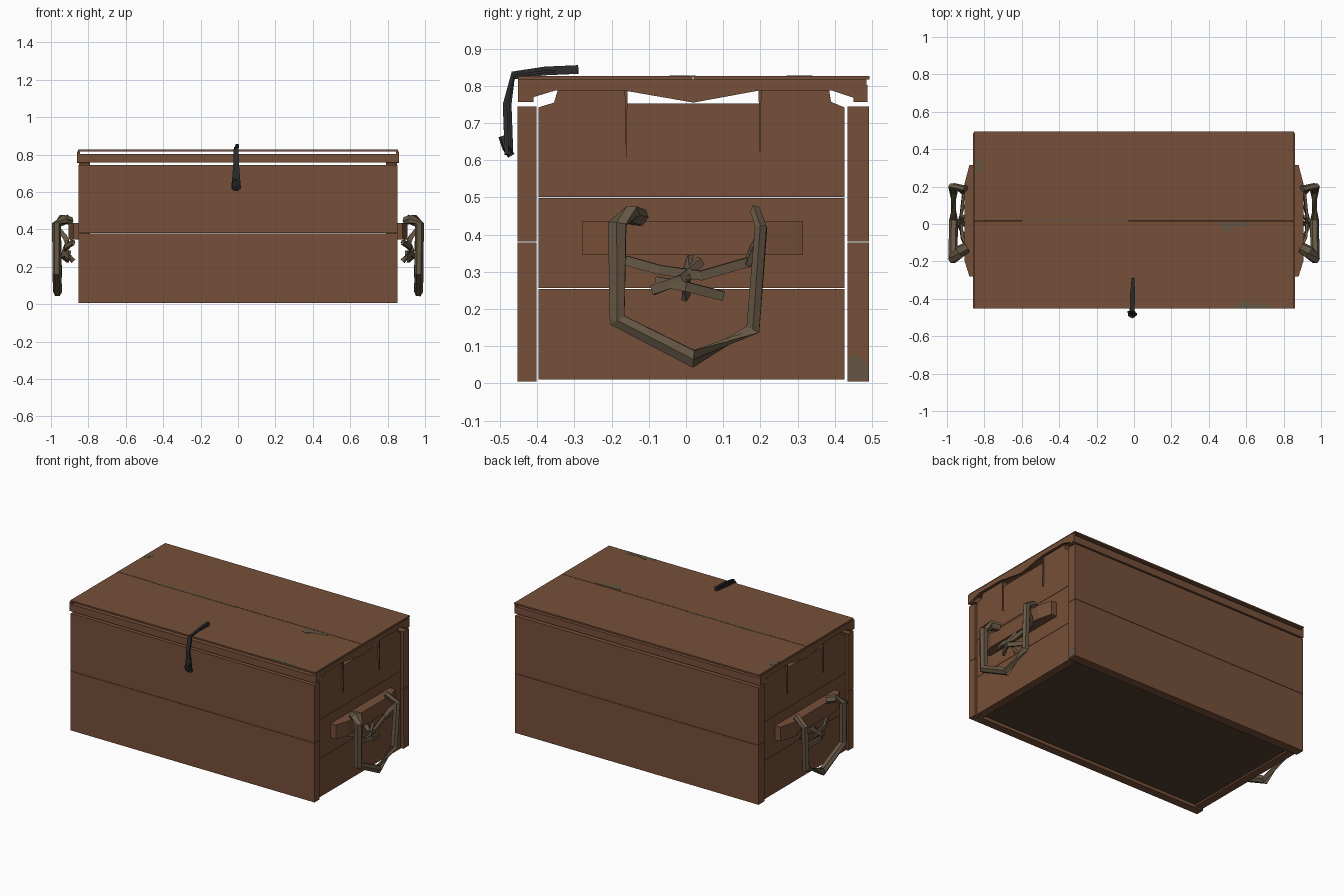
import bpy, bmesh, math
from mathutils import Vector

old = bpy.data.objects.get("Cube")
if old:
    bpy.data.objects.remove(old, do_unlink=True)


def material(name, rgb):
    m = bpy.data.materials.new(name)
    m.use_nodes = True
    m.diffuse_color = (*rgb, 1)
    bsdf = m.node_tree.nodes["Principled BSDF"]
    bsdf.inputs["Base Color"].default_value = (*rgb, 1)
    bsdf.inputs["Roughness"].default_value = 0.9
    return m


WOOD = material("brown wood", (0.18, 0.078, 0.040))
DARK = material("dark wood", (0.085, 0.048, 0.026))
ROPE = material("olive rope", (0.135, 0.098, 0.060))
WORN = material("worn grey wood", (0.125, 0.092, 0.058))
IRON = material("black leather", (0.025, 0.025, 0.025))


def link(name, bm, mat):
    bmesh.ops.recalc_face_normals(bm, faces=bm.faces)
    me = bpy.data.meshes.new(name)
    bm.to_mesh(me)
    bm.free()
    me.materials.append(mat)
    ob = bpy.data.objects.new(name, me)
    bpy.context.collection.objects.link(ob)
    return ob


def box(name, x, y, z, mat=WOOD):
    bm = bmesh.new()
    bmesh.ops.create_cube(bm, size=1)
    for v in bm.verts:
        v.co = Vector([(r[0] + r[1]) / 2 + c * (r[1] - r[0])
                       for c, r in zip(v.co, (x, y, z))])
    return link(name, bm, mat)


def prism(name, profile, axis, a, b, mat=WOOD):
    """Extrude a 2D outline along the x or z axis from a to b."""
    bm = bmesh.new()
    place = (lambda p: (a, *p)) if axis == "x" else (lambda p: (*p, a))
    face = bm.faces.new([bm.verts.new(place(p)) for p in profile])
    out = bmesh.ops.extrude_face_region(bm, geom=[face])
    move = Vector((b - a, 0, 0)) if axis == "x" else Vector((0, 0, b - a))
    bmesh.ops.translate(bm, vec=move,
                        verts=[g for g in out["geom"] if isinstance(g, bmesh.types.BMVert)])
    return link(name, bm, mat)


def strap(name, points, width, depth, side, mat, sides=6):
    """Sweep an oval section along a path; side is the broad direction."""
    bm = bmesh.new()
    pts = [Vector(p) for p in points]
    rings = []
    for i, p in enumerate(pts):
        t = (pts[min(i + 1, len(pts) - 1)] - pts[max(i - 1, 0)]).normalized()
        u = (Vector(side) - t * t.dot(Vector(side))).normalized()
        v = t.cross(u)
        w = width[i] if isinstance(width, (list, tuple)) else width
        angles = [2 * math.pi * (k + 0.5) / sides for k in range(sides)]
        rings.append([bm.verts.new(p + u * w * math.cos(q) + v * depth * math.sin(q))
                      for q in angles])
    for r0, r1 in zip(rings, rings[1:]):
        for k in range(sides):
            n = (k + 1) % sides
            bm.faces.new((r0[k], r0[n], r1[n], r1[k]))
    bm.faces.new(rings[0])
    bm.faces.new(rings[-1])
    return link(name, bm, mat)


# Front and back walls: two stacked boards each
for name, y in (("front", (-0.453, -0.402)), ("back", (0.434, 0.492))):
    box(name + "_lower_board", (-0.852, 0.852), y, (0.005, 0.379))
    box(name + "_upper_board", (-0.852, 0.852), y, (0.381, 0.744))

# Floor
box("floor_panel", (-0.83, 0.83), (-0.395, 0.426), (0.02, 0.045), DARK)

# Lid: two thin top boards with edge battens hung below a narrow gap
box("lid_front_board", (-0.855, 0.855), (-0.452, 0.017), (0.817, 0.826))
box("lid_back_board", (-0.855, 0.855), (0.020, 0.494), (0.817, 0.826))
box("lid_front_batten", (-0.858, 0.858), (-0.452, -0.41), (0.757, 0.802))
box("lid_back_batten", (-0.858, 0.858), (0.45, 0.488), (0.757, 0.802))

# End walls, lid ends, handles
lid_end = [(-0.452, 0.817), (-0.452, 0.757), (-0.35, 0.788), (-0.17, 0.788), (0.02, 0.755),
           (0.2, 0.788), (0.39, 0.788), (0.485, 0.757), (0.485, 0.817)]
wall_top = [(0.426, 0.742), (0.39, 0.757), (0.385, 0.788), (0.2, 0.788), (0.198, 0.753),
            (-0.16, 0.753), (-0.165, 0.788), (-0.345, 0.788), (-0.355, 0.755), (-0.397, 0.742)]
handle_path = [(0.895, -0.125, 0.445), (0.935, -0.15, 0.455), (0.97, -0.185, 0.43),
               (0.968, -0.185, 0.17), (0.965, 0.02, 0.066), (0.965, 0.18, 0.145),
               (0.97, 0.202, 0.42), (0.90, 0.188, 0.46)]
handle_width = [0.03, 0.036, 0.028, 0.026, 0.027, 0.022, 0.018, 0.016]
knot_paths = [
    [(0.88, -0.16, 0.33), (0.92, -0.07, 0.305), (0.925, 0.04, 0.29), (0.91, 0.18, 0.33)],
    [(0.90, -0.09, 0.25), (0.935, -0.01, 0.28), (0.91, 0.04, 0.33)],
    [(0.90, -0.08, 0.275), (0.94, 0.0, 0.26), (0.91, 0.1, 0.235)],
    [(0.88, 0.0, 0.23), (0.93, 0.0, 0.28), (0.88, 0.01, 0.34)],
    [(0.91, 0.165, 0.32), (0.925, 0.18, 0.36), (0.96, 0.2, 0.4)],
]

for label, s in (("left", 1), ("right", -1)):
    def flip(points):
        return [(s * p[0], p[1], p[2]) for p in points]

    # Three boards, the top one carrying two tabs
    for i, (z0, z1) in enumerate(((0.01, 0.254), (0.256, 0.499))):
        box(f"{label}_end_board_{i + 1}", sorted((s * 0.79, s * 0.842)), (-0.397, 0.426), (z0, z1))
    prism(f"{label}_end_top_board", [(-0.397, 0.501), (0.426, 0.501)] + wall_top,
          "x", s * 0.79, s * 0.842)
    # Tapered wedges running down from the tabs
    for y0, y1 in ((-0.165, -0.157), (0.195, 0.203)):
        prism(f"{label}_end_wedge", [(y0, 0.788), (y1, 0.788), ((y0 + y1) / 2, 0.59)],
              "x", s * 0.84, s * 0.85)
    prism(f"{label}_lid_end", lid_end, "x", s * 0.846, s * 0.86)
    # Cleat with slanted ends
    cleat = [(s * 0.842, -0.28), (s * 0.88, -0.28), (s * 0.905, -0.2),
             (s * 0.905, 0.22), (s * 0.88, 0.315), (s * 0.842, 0.315)]
    prism(f"{label}_handle_cleat", cleat, "z", 0.345, 0.435)
    # Rope handle and its knot
    strap(f"{label}_handle", flip(handle_path), handle_width, 0.024, (0.02, 1, 0.35), ROPE)
    for i, path in enumerate(knot_paths):
        strap(f"{label}_knot_{i + 1}", flip(path), 0.018, 0.010, (0.1, 0.3, 1), ROPE, 4)

# Strap clasp: strands laid over the lid edge and fanning out below
for i, spread in enumerate((-1, 0, 1)):
    lift = 0.006 * i
    strap(f"clasp_strand_{i + 1}",
          [(-0.005, -0.29, 0.838 + lift), (-0.008 + 0.006 * spread, -0.38, 0.834 + lift),
           (-0.01 + 0.006 * spread, -0.465, 0.822 + lift),
           (-0.01 + 0.008 * spread, -0.475 - lift, 0.75),
           (-0.01 + 0.016 * spread, -0.47 - lift, 0.615)],
          [0.011, 0.010, 0.010, 0.010, 0.014], 0.008, (1, 0, 0), IRON, 4)
strap("clasp_end_knot", [(-0.01, -0.495, 0.665), (-0.01, -0.485, 0.635), (-0.01, -0.47, 0.612)],
      [0.012, 0.026, 0.018], 0.010, (1, 0, 0), IRON)

# Worn patches along the lid seam and edges
patches = [
    [(-0.6, 0.013), (-0.03, 0.013), (-0.03, 0.026), (-0.2, 0.022), (-0.4, 0.026), (-0.6, 0.022)],
    [(0.46, 0.005), (0.47, -0.035), (0.5, -0.045), (0.53, -0.02), (0.62, -0.005), (0.63, 0.012)],
    [(0.52, -0.45), (0.73, -0.45), (0.71, -0.42), (0.64, -0.43), (0.58, -0.415)],
    [(-0.85, 0.27), (-0.82, 0.28), (-0.81, 0.31), (-0.83, 0.34), (-0.85, 0.34)],
]
for i, outline in enumerate(patches):
    prism(f"lid_worn_patch_{i + 1}", outline, "z", 0.825, 0.8275, WORN)
prism("back_worn_patch", [(0.436, 0.01), (0.49, 0.012), (0.49, 0.05), (0.46, 0.075), (0.436, 0.07)],
      "x", 0.851, 0.8535, WORN)
